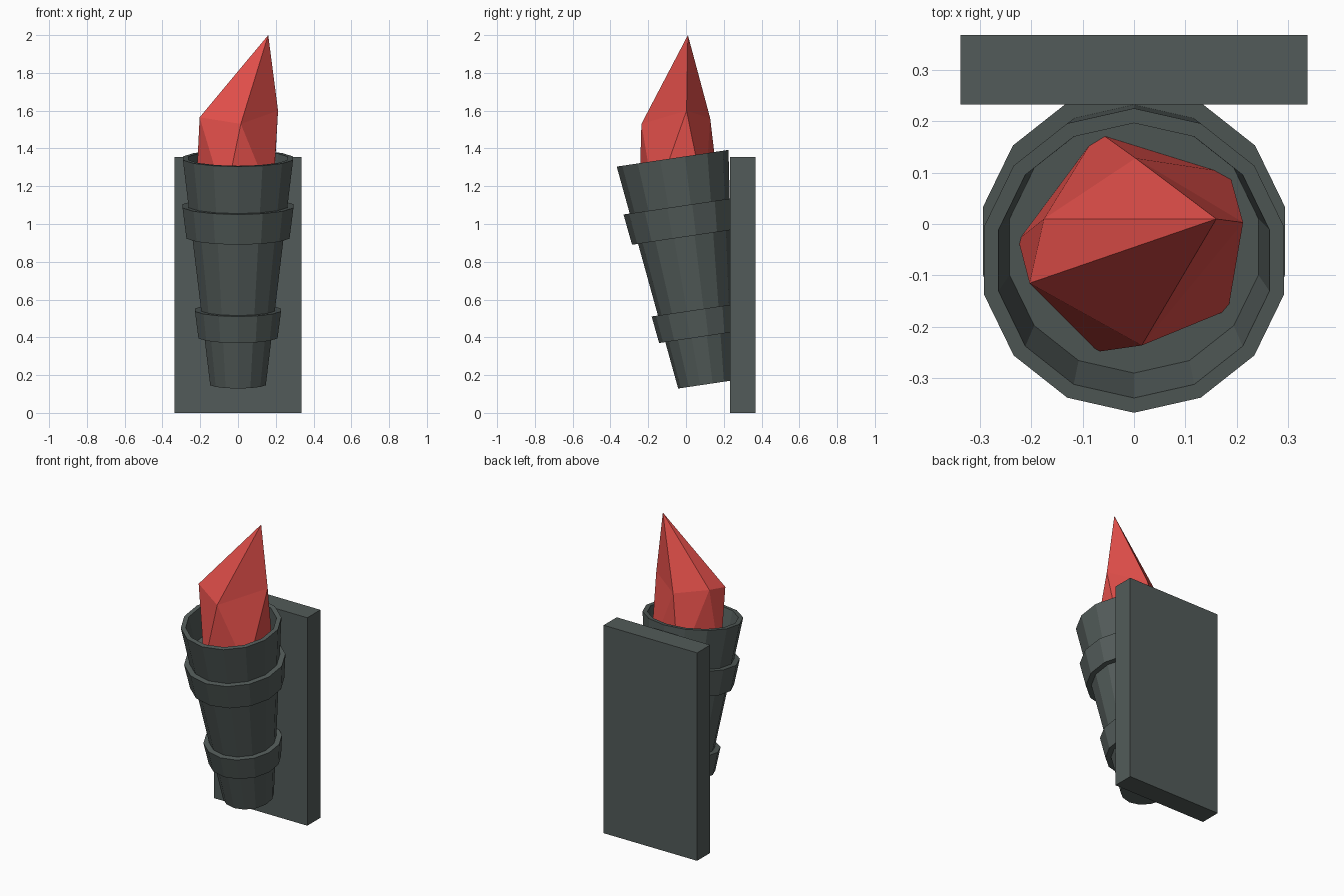
import bpy, bmesh
from math import radians, sin, cos, tau
from mathutils import Matrix, Vector

cube = bpy.data.objects.get("Cube")
if cube:
    bpy.data.objects.remove(cube)

SIDES = 14
TILT = Matrix.Translation((0, -0.071, 1.348)) @ Matrix.Rotation(radians(8.5), 4, 'X')


def material(name, rgb):
    mat = bpy.data.materials.new(name)
    mat.use_nodes = True
    mat.diffuse_color = (*rgb, 1)
    mat.node_tree.nodes["Principled BSDF"].inputs["Base Color"].default_value = (*rgb, 1)
    return mat


def finish(name, bm, mat):
    bmesh.ops.recalc_face_normals(bm, faces=bm.faces)
    mesh = bpy.data.meshes.new(name)
    bm.to_mesh(mesh)
    bm.free()
    mesh.materials.append(mat)
    obj = bpy.data.objects.new(name, mesh)
    bpy.context.collection.objects.link(obj)
    return obj


def turned(name, profile, mat, closed=False):
    """Revolve (radius, height) points into a tilted faceted part."""
    bm = bmesh.new()
    rings = [[bm.verts.new((r * sin(tau * i / SIDES), -r * cos(tau * i / SIDES), z))
              for i in range(SIDES)] for r, z in profile]
    pairs = list(zip(rings, rings[1:]))
    if closed:
        pairs.append((rings[-1], rings[0]))
    else:
        bm.faces.new(rings[0])
        bm.faces.new(rings[-1])
    for a, b in pairs:
        for i in range(SIDES):
            j = (i + 1) % SIDES
            bm.faces.new((a[i], a[j], b[j], b[i]))
    bm.transform(TILT)
    return finish(name, bm, mat)


iron = material("dark iron", (0.085, 0.105, 0.100))
fire = material("red fire", (0.76, 0.078, 0.068))

# Wall plate
bm = bmesh.new()
bmesh.ops.create_cube(bm, size=1)
bmesh.ops.scale(bm, vec=(0.674, 0.135, 1.355), verts=bm.verts)
bmesh.ops.translate(bm, vec=(0, 0.2995, 0.6775), verts=bm.verts)
finish("wall_plate", bm, iron)

# Tapered cup, hollow at the top; heights are measured from the rim
turned("cup", [(0.151, -1.21), (0.299, 0), (0.27, 0), (0.248, -0.18)], iron)

# Raised bands around the cup
for name, top, bottom, r_top, r_bottom in (
        ("upper_band", -0.256, -0.421, 0.301, 0.280),
        ("lower_band", -0.812, -0.957, 0.2335, 0.215)):
    turned(name, [(r_top, top), (r_bottom, bottom),
                  (r_bottom - 0.045, bottom), (r_top - 0.045, top)], iron, closed=True)

# Faceted flame: staggered base and middle rings rising to a leaning tip
bm = bmesh.new()
middle = [bm.verts.new(p) for p in (
    (-0.203, -0.115, 1.565), (0.015, -0.236, 1.53), (0.212, 0.003, 1.60),
    (0.003, 0.128, 1.56), (-0.175, 0.01, 1.585))]
base = [bm.verts.new(p) for p in (
    (-0.07, -0.248, 1.12), (0.183, -0.167, 1.12), (0.185, 0.10, 1.12),
    (-0.07, 0.18, 1.12), (-0.225, -0.03, 1.12))]
tip = bm.verts.new((0.16, 0.01, 2.0))
for i in range(5):
    j = (i + 1) % 5
    bm.faces.new((middle[i], middle[j], tip))
    bm.faces.new((middle[i], base[i], middle[j]))
    bm.faces.new((base[i], base[j], middle[j]))
bm.faces.new(base[::-1])
finish("flame", bm, fire)
